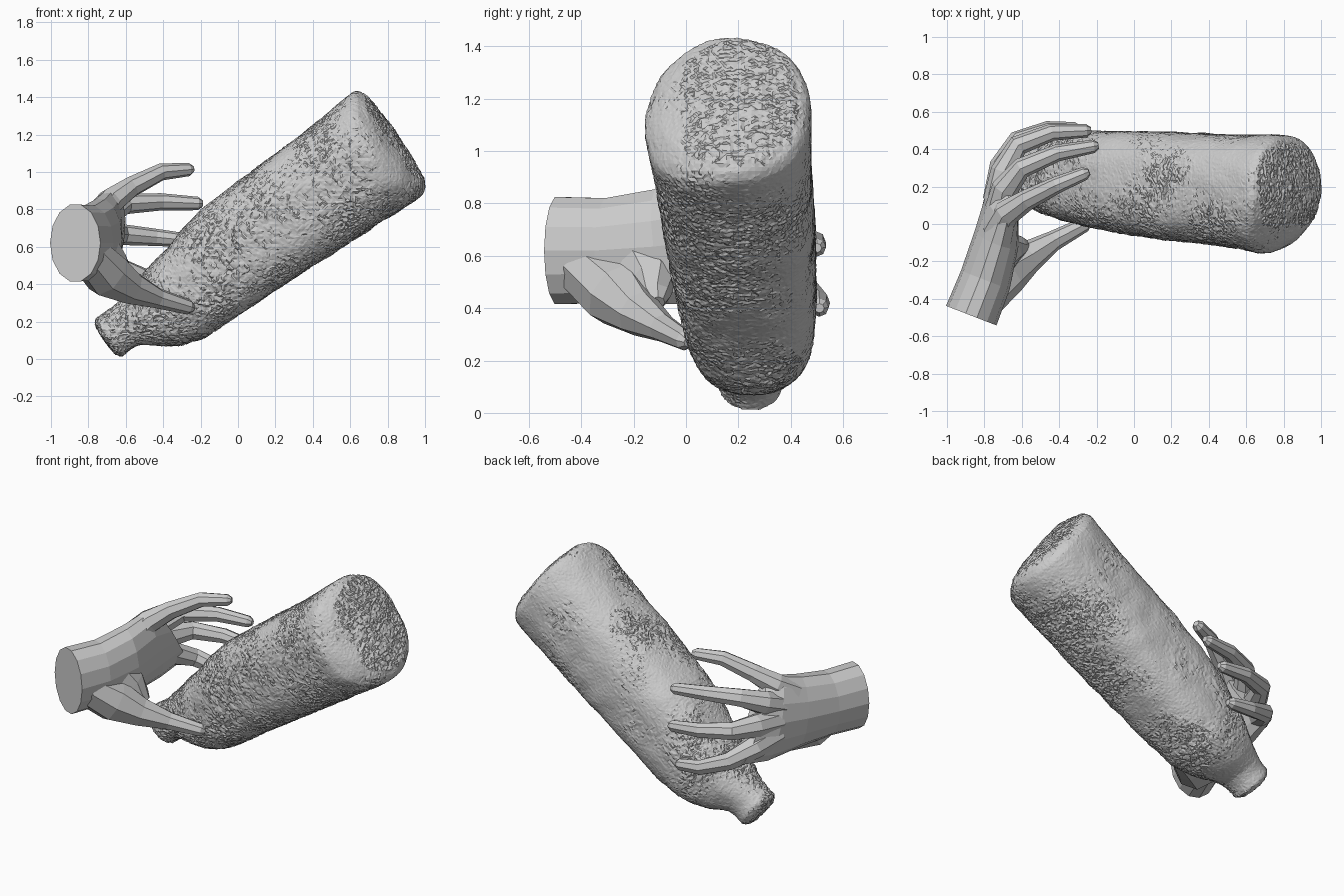
import bpy, bmesh, math, random
from mathutils import Vector as V, noise

if "Cube" in bpy.data.objects:
    bpy.data.objects.remove(bpy.data.objects["Cube"])

random.seed(4)


def loft(name, rings):
    """Skin a list of equal-sized point rings and cap both ends."""
    bm = bmesh.new()
    loops = [[bm.verts.new(p) for p in r] for r in rings]
    n = len(loops[0])
    for a, b in zip(loops, loops[1:]):
        for i in range(n):
            j = (i + 1) % n
            bm.faces.new((a[i], a[j], b[j], b[i]))
    bm.faces.new(loops[0][::-1])
    bm.faces.new(loops[-1])
    bmesh.ops.recalc_face_normals(bm, faces=bm.faces)
    me = bpy.data.meshes.new(name)
    bm.to_mesh(me)
    bm.free()
    ob = bpy.data.objects.new(name, me)
    bpy.context.collection.objects.link(ob)
    return ob


def ring(c, a, b, n):
    return [V(c) + V(a) * math.cos(math.tau * i / n) + V(b) * math.sin(math.tau * i / n)
            for i in range(n)]


def finger(name, pts, radii, n=8):
    """Faceted tapering tube with a blunt tip."""
    P = [V(p) for p in pts]
    d = (P[-1] - P[-2]).normalized()
    r_tip = radii[-1]
    P = P[:-1] + [P[-1] - d * r_tip * 0.7, P[-1]]
    R = list(radii) + [r_tip * 0.5]
    rings = []
    for i, p in enumerate(P):
        t = (P[min(i + 1, len(P) - 1)] - P[max(i - 1, 0)]).normalized()
        side = t.cross(V((0, 0, 1))).normalized()
        rings.append(ring(p, side * R[i], side.cross(t) * R[i], n))
    return loft(name, rings)


# bottle: stations along a tilted axis (distance, low/high in tilt plane, low/high in y)
NECK = V((-0.71, 0, 0.105))
AX, UP = V((0.822, 0, 0.569)), V((-0.569, 0, 0.822))
ST = [(-0.01, -.01, .0, .24, .26), (-.004, -.10, .09, .15, .34), (.02, -.132, .122, .12, .37),
      (.08, -.124, .12, .12, .37), (.13, -.13, .12, .11, .38), (.17, -.158, .125, .10, .40),
      (.23, -.205, .14, .07, .43),
      (.32, -.258, .16, .04, .46), (.42, -.29, .185, .01, .485), (.55, -.298, .215, -.01, .495),
      (.67, -.30, .248, -.03, .497), (.82, -.303, .278, -.05, .497), (1.1, -.308, .29, -.085, .49),
      (1.4, -.318, .30, -.11, .48), (1.65, -.328, .315, -.135, .477), (1.78, -.335, .328, -.152, .48),
      (1.84, -.328, .332, -.152, .475), (1.87, -.305, .322, -.13, .455), (1.892, -.26, .27, -.09, .41),
      (1.905, -.13, .14, .04, .29), (1.908, -.008, .008, .16, .18)]
N = 100


def bottle_ring(s):
    t, ul, uh, yl, yh = s
    w = min(1, max(0, (t - 1.2) / 0.65))
    e = 2 / (2.0 + 0.8 * min(1, max(0, t / 0.6)) - 0.5 * w)
    pts = []
    for i in range(N):
        k = math.tau * i / N
        c, q = math.cos(k), math.sin(k)
        u = (ul + uh) / 2 + (uh - ul) / 2 * math.copysign(abs(q) ** e, q)
        y = (yl + yh) / 2 + (yh - yl) / 2 * math.copysign(abs(c) ** e, c)
        set_back = 0.11 * w * w * (max(0, 0.17 - y) / 0.32) ** 1.6  # base slopes away at the front
        pts.append(NECK + AX * (t - set_back) + UP * u + V((0, y, 0)))
    return pts


rings = []
for a, b in zip(ST, ST[1:]):
    rings += [bottle_ring([p + (q - p) * k / 3 for p, q in zip(a, b)]) for k in range(3)]
rings.append(bottle_ring(ST[-1]))
bottle = loft("bottle", rings)
bpy.context.view_layer.objects.active = bottle
m = bottle.modifiers.new("even_mesh", 'REMESH')
m.mode, m.voxel_size = 'VOXEL', 0.0135
bpy.ops.object.modifier_apply(modifier=m.name)

# rough, grainy bottle surface
normals = [v.normal.copy() for v in bottle.data.vertices]
for v, nrm in zip(bottle.data.vertices, normals):
    end = 1 if nrm.dot(AX) > 0.9 else 0
    grain = 0.005 * max(0.25, min(1, 0.55 + noise.noise(v.co * 3.5) + end - nrm.y * 0.2))
    v.co += nrm * (random.uniform(-grain, grain) + 0.006 * noise.noise(v.co * 9))
m = bottle.modifiers.new("triangles", 'TRIANGULATE')
bpy.ops.object.modifier_apply(modifier=m.name)
bottle.data.polygons.foreach_set("use_smooth", [False] * len(bottle.data.polygons))

# hand: palm and wrist
T = V((0.93, -0.36, 0))
palm = [((-.87, -.49, .62), .145, (0, 0, .21)), ((-.795, -.30, .62), .14, (0, 0, .205)),
        ((-.735, -.08, .635), .125, (0, -.03, .225)), ((-.705, .12, .66), .095, (.01, -.09, .24)),
        ((-.665, .27, .665), .065, (.02, -.15, .20))]
hand = loft("hand", [ring(c, T * a, b, 14) for c, a, b in palm])

# four fingers and the thumb
R = (.078, .072, .056, .046, .036)
digits = [
    finger("index_finger", [(-.74, -.04, .77), (-.68, .06, .845), (-.57, .13, .92),
                            (-.41, .21, 1.0), (-.24, .28, 1.015)], R),
    finger("middle_finger", [(-.72, .08, .73), (-.69, .19, .78), (-.60, .30, .83),
                             (-.41, .38, .84), (-.19, .42, .83)], R),
    finger("ring_finger", [(-.73, .12, .65), (-.695, .28, .665), (-.62, .42, .665),
                           (-.44, .49, .65), (-.23, .50, .63)], R),
    finger("little_finger", [(-.73, .13, .57), (-.70, .31, .54), (-.62, .445, .48),
                             (-.46, .505, .42), (-.29, .51, .40)], R),
    finger("thumb", [(-.80, -.40, .56), (-.70, -.27, .455), (-.57, -.18, .38),
                     (-.43, -.09, .325), (-.24, .01, .27)], (.11, .13, .09, .055, .04)),
    # web of flesh between thumb and palm
    finger("thumb_web", [(-.76, -.20, .60), (-.68, -.13, .50), (-.58, -.11, .42)],
           (.12, .105, .06)),
]
bpy.context.view_layer.objects.active = hand
for d in digits:
    m = hand.modifiers.new("join_" + d.name, 'BOOLEAN')
    m.operation, m.solver, m.object = 'UNION', 'EXACT', d
    bpy.ops.object.modifier_apply(modifier=m.name)
    bpy.data.objects.remove(d)
